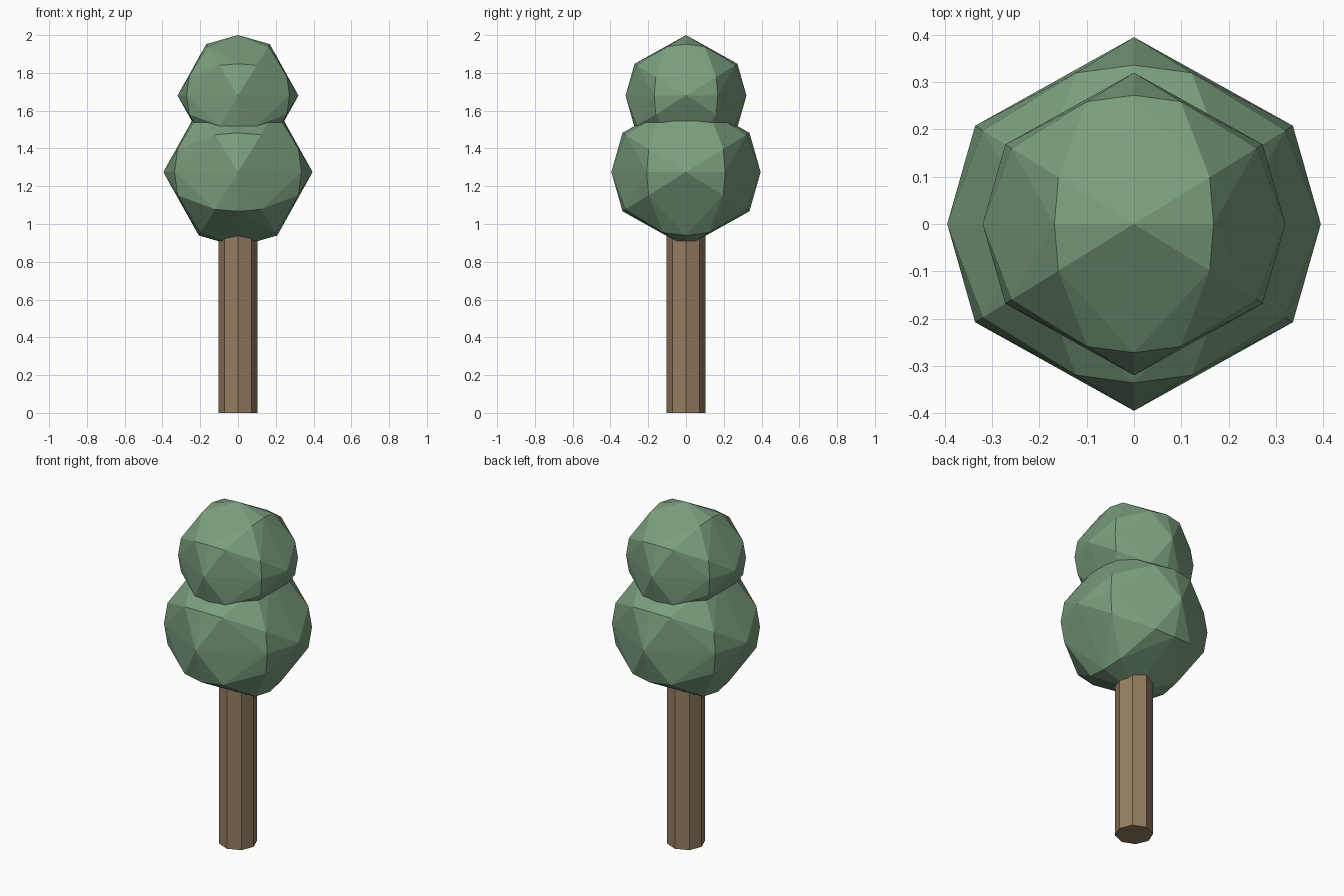
import bpy, bmesh, math
from itertools import product
from mathutils import Vector

if "Cube" in bpy.data.objects:
    bpy.data.objects.remove(bpy.data.objects["Cube"])


def material(name, rgb):
    # sRGB 0-255 to linear
    lin = [((c / 255 + 0.055) / 1.055) ** 2.4 for c in rgb]
    m = bpy.data.materials.new(name)
    m.diffuse_color = (*lin, 1)
    m.use_nodes = True
    m.node_tree.nodes["Principled BSDF"].inputs["Base Color"].default_value = m.diffuse_color
    return m


def add_object(name, bm, mat):
    bmesh.ops.recalc_face_normals(bm, faces=bm.faces)
    me = bpy.data.meshes.new(name)
    bm.to_mesh(me)
    bm.free()
    me.materials.append(mat)
    ob = bpy.data.objects.new(name, me)
    bpy.context.collection.objects.link(ob)
    return ob


def foliage_ball(name, radius, z, mat):
    # 80-face geodesic ball with a two-fold axis pointing up
    t = (1 + math.sqrt(5)) / 2
    seeds = [(t, 1, 0), (1, 0, 0), (t, 1, 1 / t)]
    points = set()
    for s in seeds:
        for k in range(3):
            p = s[k:] + s[:k]
            for sg in product((1, -1), repeat=3):
                v = Vector([a * b for a, b in zip(p, sg)]).normalized() * radius
                points.add(tuple(round(c, 5) + 0.0 for c in v))
    bm = bmesh.new()
    for p in sorted(points):
        bm.verts.new((p[0], p[1], p[2] + z))
    bmesh.ops.convex_hull(bm, input=bm.verts[:])
    return add_object(name, bm, mat)


green = material("leaf green", (122, 158, 126))
brown = material("bark brown", (150, 125, 98))

# Trunk: straight octagonal post with a corner facing front
bm = bmesh.new()
bmesh.ops.create_cone(bm, cap_ends=True, segments=8, radius1=0.102, radius2=0.102, depth=1.0)
bmesh.ops.translate(bm, verts=bm.verts, vec=(0, 0, 0.5))
add_object("trunk", bm, brown)

# Two stacked foliage balls
foliage_ball("lower_foliage", 0.395, 1.275, green)
foliage_ball("upper_foliage", 0.32, 1.68, green)
